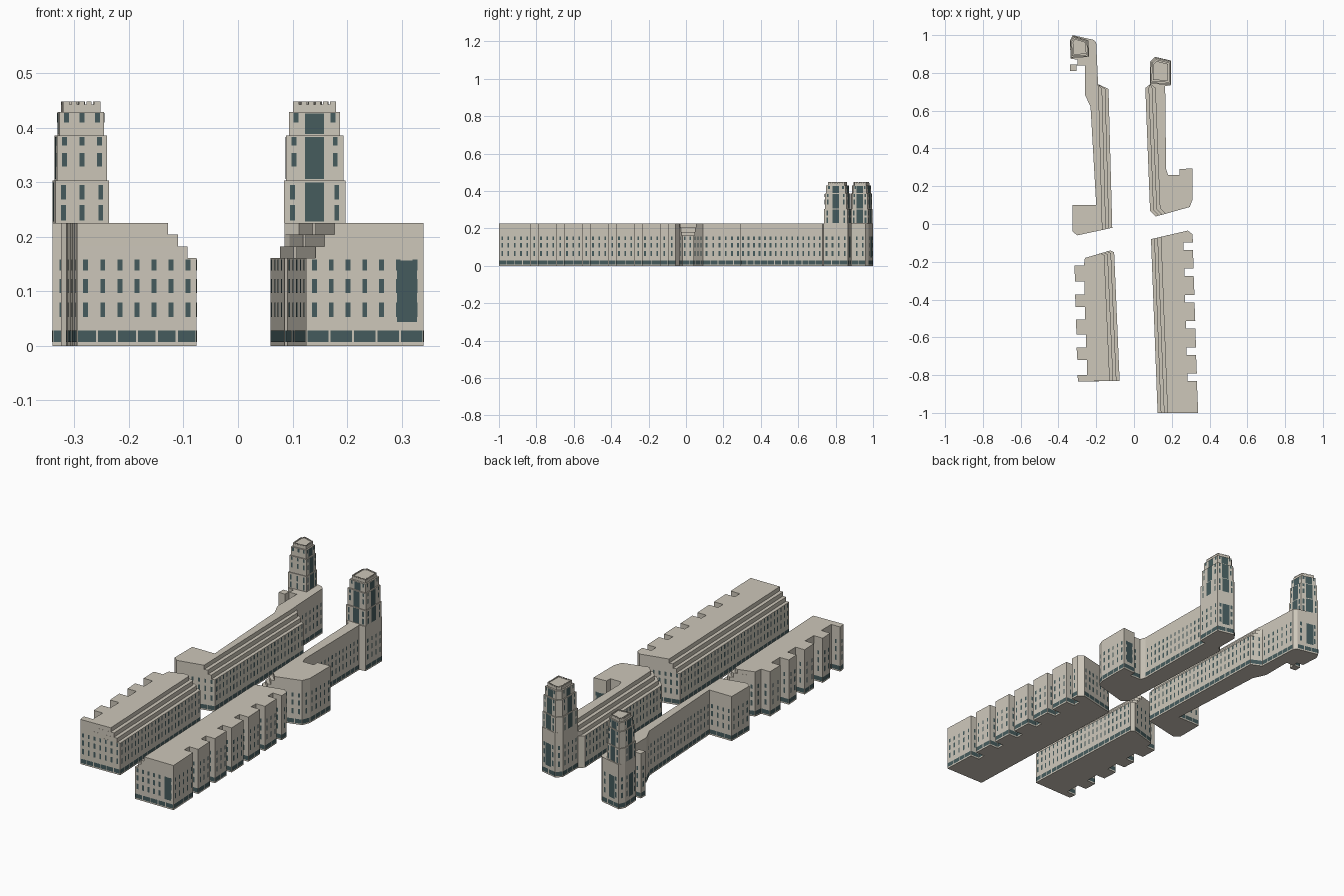
import bpy, bmesh
from mathutils import Vector

if "Cube" in bpy.data.objects:
    bpy.data.objects.remove(bpy.data.objects["Cube"])


def material(name, col):
    m = bpy.data.materials.new(name)
    m.diffuse_color = (*col, 1)
    m.use_nodes = True
    m.node_tree.nodes["Principled BSDF"].inputs["Base Color"].default_value = m.diffuse_color
    return m


STONE = material("stone", (0.61, 0.57, 0.49))
GLASS = material("glass", (0.06, 0.105, 0.11))
ROWS = [(0.053, 0.08), (0.097, 0.123), (0.138, 0.158)]
TERRACES = [(0, 0.161, 0), (0.161, 0.182, 0.017), (0.182, 0.204, 0.034), (0.204, 0.225, 0.052)]


def finish(bm, name, mat):
    me = bpy.data.meshes.new(name)
    bm.to_mesh(me)
    bm.free()
    me.materials.append(mat)
    ob = bpy.data.objects.new(name, me)
    bpy.context.collection.objects.link(ob)


def prism(bm, pts, z0, z1, bottom=True):
    lo = [bm.verts.new((x, y, z0)) for x, y in pts]
    hi = [bm.verts.new((x, y, z1)) for x, y in pts]
    n = len(pts)
    for i in range(n):
        j = (i + 1) % n
        bm.faces.new((lo[i], lo[j], hi[j], hi[i]))
    bm.faces.new(hi)
    if bottom:
        bm.faces.new(lo[::-1])


def pane(bm, a, b, t, w, z0, z1, out=0.0008):
    # flat glass panel centred at distance t along wall a-b
    d = (b - a).normalized()
    o = a + d * t + Vector((d.y, -d.x)) * out
    p, q = o - d * w / 2, o + d * w / 2
    bm.faces.new([bm.verts.new(v) for v in
                  ((*p, z0), (*q, z0), (*q, z1), (*p, z1))])


def edges(pts):
    v = [Vector(p) for p in pts]
    return list(zip(v, v[1:] + v[:1]))


def glaze(bm, pts, panels):
    for a, b in edges(pts):
        length = (b - a).length
        if length < 0.033:
            continue
        n = max(1, int((length - 0.005) / 0.0275))
        for i in range(n):
            for z0, z1 in ROWS:
                pane(bm, a, b, (i + 0.5) * length / n, 0.009, z0, z1)
        n = max(1, int(length / 0.036))
        for i in range(n):
            pane(bm, a, b, (i + 0.5) * length / n, length / n - 0.004, 0.007, 0.028)
    for i, frac, w in panels:
        a, b = edges(pts)[i]
        pane(bm, a, b, (b - a).length * frac, w, 0.044, 0.157, 0.0016)


def block(name, pts, side, panels=()):
    # points with a third value (end-wall slope) step back at each terrace
    def plan(off):
        return [(p[0] + side * off, p[1] + side * off * p[2]) if len(p) > 2 else p for p in pts]
    bm = bmesh.new()
    for z0, z1, off in TERRACES:
        prism(bm, plan(off), z0, z1, z0 == 0)
    finish(bm, name, STONE)
    bm = bmesh.new()
    glaze(bm, plan(0), panels)
    finish(bm, name + "_windows", GLASS)


def tower(name, pts, panel_edges):
    c = sum((Vector(p) for p in pts), Vector((0, 0))) / len(pts)
    xs, ys = [p[0] for p in pts], [p[1] for p in pts]
    c = Vector(((min(xs) + max(xs)) / 2, (min(ys) + max(ys)) / 2))
    body, glass = bmesh.new(), bmesh.new()
    tiers = [(0.225, 0.303, 1.0, [(0.23, 0.258), (0.268, 0.295)]),
             (0.303, 0.386, 0.93, [(0.329, 0.354), (0.367, 0.383)]),
             (0.386, 0.429, 0.83, [(0.41, 0.427)]),
             (0.429, 0.443, 0.7, [])]
    for z0, z1, s, rows in tiers:
        ring = [tuple(c + (Vector(p) - c) * s) for p in pts]
        prism(body, ring, z0, z1, False)
        for i, (a, b) in enumerate(edges(ring)):
            length = (b - a).length
            if length < 0.04:
                continue
            big = i in panel_edges
            for r0, r1 in rows:
                for f in ((0.14, 0.86) if big else (0.15, 0.5, 0.85)):
                    pane(glass, a, b, length * f, 0.009, r0, r1)
            if big and rows:
                pane(glass, a, b, length / 2, 0.035, z0 + 0.003, z1 - 0.003)
    # crenellated parapet on the top tier
    for a, b in edges(ring):
        d = (b - a).normalized()
        inward = Vector((-d.y, d.x)) * 0.004
        n = max(1, round((b - a).length / 0.013))
        for i in range(n):
            p = a + (b - a) * ((i + 0.15) / n)
            q = a + (b - a) * ((i + 0.85) / n)
            prism(body, [tuple(v) for v in (p, q, q + inward, p + inward)], 0.443, 0.448)
    finish(body, name, STONE)
    finish(glass, name + "_windows", GLASS)


# back left block with narrow wing and tower foot
block("back_left_block", [
    (-.115, -.02, .22), (-.135, .715, 0), (-.19, .74), (-.20, .96), (-.215, .975),
    (-.325, 1.0), (-.34, .97), (-.335, .875), (-.30, .87), (-.30, .845), (-.34, .845),
    (-.34, .81), (-.305, .81), (-.305, .84), (-.26, .84), (-.26, .685), (-.23, .62),
    (-.20, .10), (-.325, .10), (-.325, -.04), (-.30, -.06)], -1, [(4, .6, .036), (6, .5, .036)])

# back right block with hooked wing and tower foot
block("back_right_block", [
    (.06, .72, 0), (.085, .07, .27), (.115, .04, .27), (.295, .09), (.31, .13), (.31, .295),
    (.24, .29), (.24, .26), (.18, .26), (.17, .29), (.165, .73), (.197, .735),
    (.197, .865), (.11, .885), (.085, .86), (.085, .74)], 1, [(5, .5, .036), (12, .5, .036)])

# front left block with wide light courts along its outer side
courts = []
for y0, y1 in ((-.305, -.373), (-.44, -.505), (-.585, -.655), (-.72, -.80)):
    x = -.315 - (y0 + .22) * .03
    courts += [(x, y0), (x + .05, y0), (x + .05, y1), (x, y1)]
block("front_left_block", [
    (-.105, -.15, .3), (-.125, -.14, .3), (-.26, -.18), (-.265, -.22), (-.315, -.22)]
    + courts + [(-.295, -.835), (-.076, -.83, 0)], -1)

# front right block with narrow light courts
slots = []
for i in range(6):
    y = -.812 + i * .139
    x = .31 + (-.055 - y) * .03
    slots += [(x, y - .02), (x - .05, y - .02), (x - .05, y + .02), (x, y + .02)]
block("front_right_block", [
    (.285, -.035), (.09, -.08, .23), (.125, -1, 0), (.34, -1)]
    + slots + [(.31, -.055)], 1, [(2, .86, .037)])

# stepped towers at the back
tower("left_tower", [(-.335, .878), (-.237, .885), (-.24, .972), (-.325, .998), (-.34, .97)],
      (1, 2, 4))
tower("right_tower", [(.084, .742), (.197, .737), (.197, .863), (.11, .884), (.085, .86)],
      (0, 1, 2, 4))
